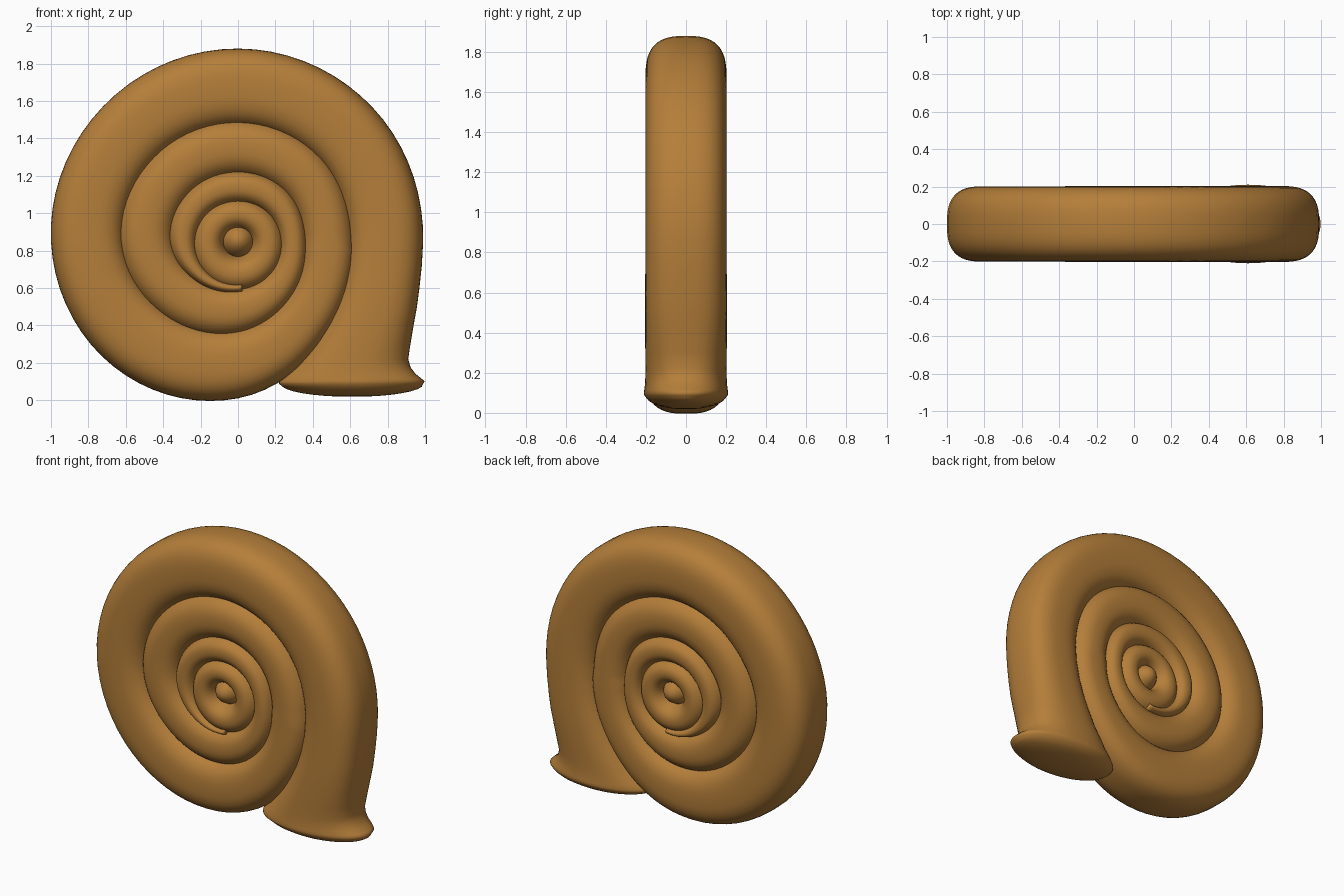
import bpy, bmesh, math
from mathutils import Vector

if "Cube" in bpy.data.objects:
    bpy.data.objects.remove(bpy.data.objects["Cube"])

mat = bpy.data.materials.new("warm brown shell")
mat.diffuse_color = (0.46, 0.21, 0.042, 1)
mat.use_nodes = True
mat.node_tree.nodes["Principled BSDF"].inputs["Base Color"].default_value = mat.diffuse_color
CX, CZ = 0.0, 0.85          # spiral axis
N = 48                      # points around each section


def section(cx, cz, ang, hr, hy, p):
    """Rounded-box cross-section; radial direction given by ang in the XZ plane."""
    pts = []
    for k in range(N):
        t = 2 * math.pi * k / N
        c, s = math.cos(t), math.sin(t)
        u = math.copysign(abs(c) ** (2 / p), c) * hr
        v = math.copysign(abs(s) ** (2 / p), s) * hy
        pts.append(Vector((cx + u * math.cos(ang), v, cz + u * math.sin(ang))))
    return pts


def loft(name, rings, closed=False):
    bm = bmesh.new()
    vr = [[bm.verts.new(p) for p in r] for r in rings]
    pairs = list(zip(vr, vr[1:])) + ([(vr[-1], vr[0])] if closed else [])
    for a, b in pairs:
        for k in range(N):
            bm.faces.new((a[k], a[(k + 1) % N], b[(k + 1) % N], b[k]))
    if not closed:
        bm.faces.new(vr[0])
        bm.faces.new(vr[-1])
    return finish(name, bm)


def finish(name, bm):
    bmesh.ops.recalc_face_normals(bm, faces=bm.faces[:])
    me = bpy.data.meshes.new(name)
    bm.to_mesh(me)
    bm.free()
    ob = bpy.data.objects.new(name, me)
    bpy.context.collection.objects.link(ob)
    me.materials.append(mat)
    for f in me.polygons:
        f.use_smooth = True
    return ob


def spline(tab, t):
    """Smooth interpolation through evenly spaced values."""
    i = max(0, min(int(t), len(tab) - 2))
    f = t - i
    g = lambda j: tab[max(0, min(j, len(tab) - 1))]
    a, b, c, d = g(i - 1), g(i), g(i + 1), g(i + 2)
    return b + 0.5 * f * (c - a + f * (2 * a - 5 * b + 4 * c - d + f * (3 * (b - c) + d - a)))


# outer radius of the spiral at every 45 degrees
R = [0.99, 1.015, 1.03, 1.02, 1.0, 0.945, 0.84, 0.69,
     0.63, 0.65, 0.66, 0.66, 0.65, 0.58, 0.51, 0.43,
     0.38, 0.39, 0.39, 0.39, 0.38, 0.32, 0.28, 0.27,
     0.26, 0.25, 0.24, 0.25, 0.26, 0.27, 0.27, 0.26]

# mouth: domed cap, flared rim, neck  (z, x left, x right, half depth, exponent)
rings = []
for k in range(1, 8):
    a = math.pi / 2 * k / 8
    rings.append(section(0.61, 0.085 - 0.067 * math.cos(a), 0,
                         0.38 * math.sin(a), 0.2 * math.sin(a), 2))
for z, xl, xr, hy, p in ((0.088, 0.22, 0.99, 0.208, 2.1), (0.1, 0.22, 0.998, 0.21, 2.1),
                         (0.115, 0.235, 0.982, 0.208, 2.2), (0.14, 0.26, 0.95, 0.205, 2.3),
                         (0.175, 0.30, 0.923, 0.203, 2.4), (0.22, 0.335, 0.91, 0.202, 2.5),
                         (0.30, 0.40, 0.922, 0.203, 2.6), (0.40, 0.46, 0.939, 0.204, 2.7),
                         (0.50, 0.51, 0.957, 0.204, 2.8), (0.60, 0.545, 0.97, 0.204, 2.8),
                         (0.72, 0.57, 0.983, 0.203, 2.8)):
    rings.append(section((xl + xr) / 2, z, 0, (xr - xl) / 2, hy, p))

# whorls: one continuous coil winding inwards
for d in range(0, 1000, 5):
    out = spline(R, d / 45)
    inn = spline(R, d / 45 + 8) if d < 720 else spline(R, min(d / 45 + 8, 31))
    if d >= 720:
        inn = spline(R, 24 + (d - 720) / 45)
    inn = min(inn, out - 0.01) - min(0.05, 0.18 * out)
    a = math.radians(d)
    m = (out + inn) / 2
    hy = 0.203 - 0.01 * d / 1000
    rings.append(section(CX + m * math.cos(a), CZ + m * math.sin(a), a,
                         (out - inn) / 2, hy, 2.8 if d < 360 else 2.5))
loft("shell_whorls", rings)

# innermost ring around the centre
ring = []
for d in range(0, 360, 6):
    a = math.radians(d)
    out = 0.262 - 0.012 * math.sin(a)
    inn = 0.06
    m = (out + inn) / 2
    ring.append(section(m * math.cos(a), 0.84 + m * math.sin(a), a,
                        (out - inn) / 2, 0.195, 2.3))
loft("inner_ring", ring, True)

# central button, showing on both faces
bm = bmesh.new()
bmesh.ops.create_uvsphere(bm, u_segments=40, v_segments=24, radius=1)
for v in bm.verts:
    x, y, z = v.co
    v.co = (0.105 * x, 0.192 * z, 0.855 + 0.105 * y)
finish("centre_button", bm)
